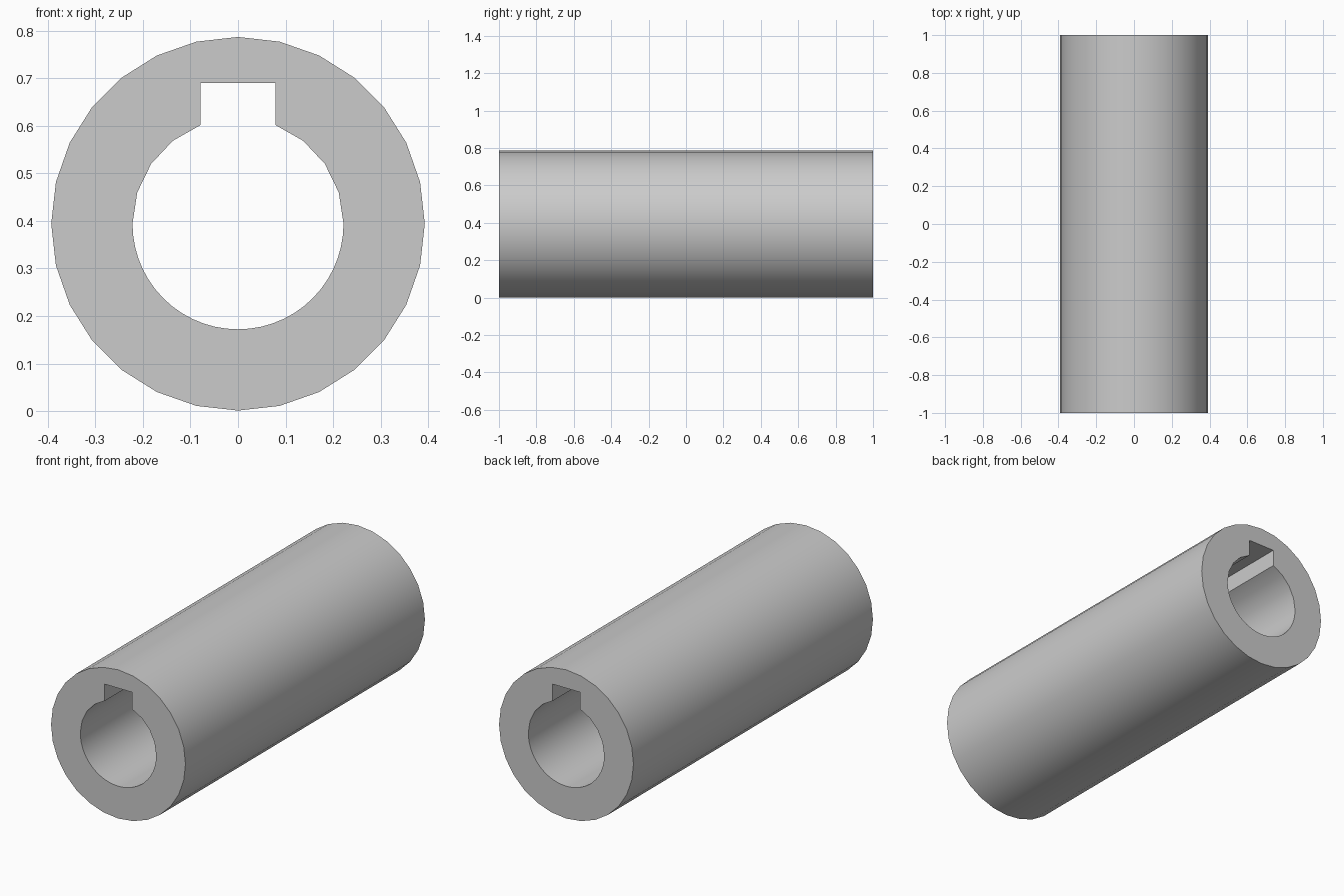
import bpy, bmesh
from math import sin, cos, radians, pi

if "Cube" in bpy.data.objects:
    bpy.data.objects.remove(bpy.data.objects["Cube"])

CZ = 0.394          # bore axis height
R_OUT, R_IN = 0.393, 0.222
KEY_HALF, KEY_TOP = 0.079, 0.69
HALF_LEN = 1.0


def polar(r, a):
    """Point at angle a measured clockwise from straight up."""
    return (r * sin(a), CZ + r * cos(a))


# Outer wall: 28 sides
outer = [polar(R_OUT, 2 * pi * i / 28) for i in range(28)]

# Bore: coarse upper arcs, fine lower arc, square keyway at the top
start = radians(20.9)
quarter = pi / 2 - start
angles = [start + quarter * i / 4 for i in range(4)]
angles += [pi / 2 + pi * i / 28 for i in range(29)]
angles += [3 * pi / 2 + quarter * i / 4 for i in range(1, 5)]
bore = [polar(R_IN, a) for a in angles]
bore += [(-KEY_HALF, KEY_TOP), (KEY_HALF, KEY_TOP)]

# Fill the ring profile and extrude it along y
bm = bmesh.new()
edges = []
for loop in (outer, bore):
    vs = [bm.verts.new((x, -HALF_LEN, z)) for x, z in loop]
    edges += [bm.edges.new((vs[i - 1], vs[i])) for i in range(len(vs))]
bmesh.ops.triangle_fill(bm, edges=edges, use_beauty=True, normal=(0, -1, 0))
ext = bmesh.ops.extrude_face_region(bm, geom=bm.faces[:], use_keep_orig=True)
moved = [g for g in ext["geom"] if isinstance(g, bmesh.types.BMVert)]
bmesh.ops.translate(bm, verts=moved, vec=(0, 2 * HALF_LEN, 0))
bmesh.ops.recalc_face_normals(bm, faces=bm.faces[:])

mesh = bpy.data.meshes.new("keyed_sleeve")
bm.to_mesh(mesh)
bm.free()
sleeve = bpy.data.objects.new("keyed_sleeve", mesh)
bpy.context.collection.objects.link(sleeve)

# Smooth walls, crisp rims and keyway corners
bpy.context.view_layer.objects.active = sleeve
sleeve.select_set(True)
bpy.ops.object.shade_smooth_by_angle(angle=radians(30))
